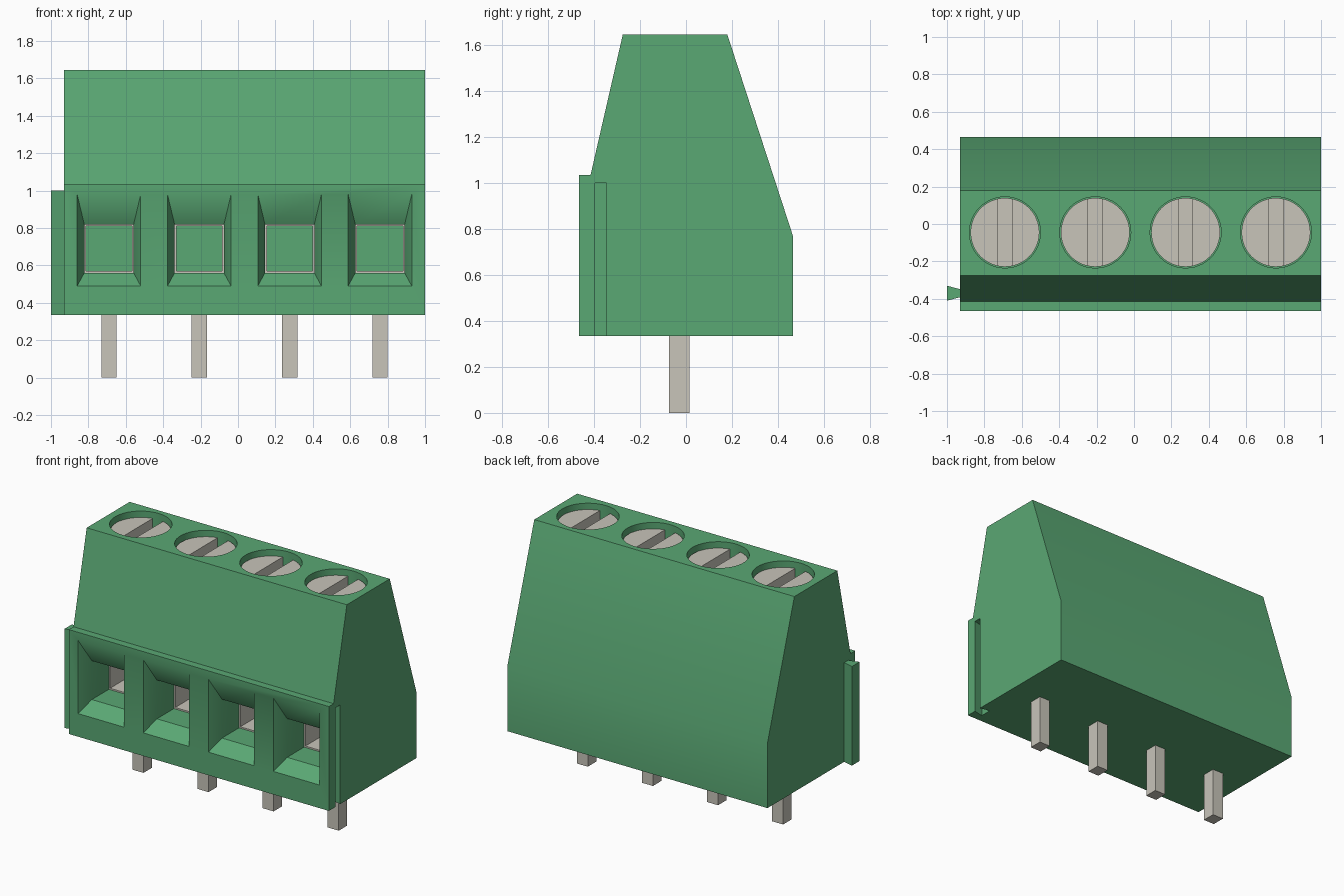
import bpy, bmesh, math

cube = bpy.data.objects.get("Cube")
if cube:
    bpy.data.objects.remove(cube, do_unlink=True)


def material(name, rgb):
    m = bpy.data.materials.new(name)
    m.use_nodes = True
    m.diffuse_color = (*rgb, 1)
    m.node_tree.nodes["Principled BSDF"].inputs["Base Color"].default_value = (*rgb, 1)
    return m


GREEN = material("green plastic", (0.102, 0.392, 0.174))
METAL = material("dull metal", (0.578, 0.555, 0.49))


def loft(name, loops, mat, ring=False):
    """Skin a chain of equal-length loops; cap the ends, or join them as a ring."""
    bm = bmesh.new()
    rows = [[bm.verts.new(p) for p in loop] for loop in loops]
    pairs = list(zip(rows, rows[1:]))
    if ring:
        pairs.append((rows[-1], rows[0]))
    else:
        bm.faces.new(rows[0])
        bm.faces.new(rows[-1])
    for a, b in pairs:
        for i in range(len(a)):
            j = (i + 1) % len(a)
            bm.faces.new((a[i], a[j], b[j], b[i]))
    bmesh.ops.recalc_face_normals(bm, faces=bm.faces)
    me = bpy.data.meshes.new(name)
    bm.to_mesh(me)
    bm.free()
    me.materials.append(mat)
    ob = bpy.data.objects.new(name, me)
    bpy.context.scene.collection.objects.link(ob)
    return ob


def rect_xz(x, y, half, z0, z1):
    return [(x - half, y, z0), (x + half, y, z0), (x + half, y, z1), (x - half, y, z1)]


def prism_z(name, outline, z0, z1, mat):
    return loft(name, [[(x, y, z) for x, y in outline] for z in (z0, z1)], mat)


def box(name, x0, x1, y0, y1, z0, z1, mat):
    return prism_z(name, [(x0, y0), (x1, y0), (x1, y1), (x0, y1)], z0, z1, mat)


def circle(x, y, r, n=48):
    return [(x + r * math.cos(i * math.tau / n), y + r * math.sin(i * math.tau / n))
            for i in range(n)]


def cut(target, cutter):
    """Subtract the cutter, bake the result and discard the cutter."""
    cutter.hide_render = True
    mod = target.modifiers.new("cut", "BOOLEAN")
    mod.operation = "DIFFERENCE"
    mod.solver = "EXACT"
    mod.object = cutter
    bpy.context.view_layer.update()
    deps = bpy.context.evaluated_depsgraph_get()
    baked = bpy.data.meshes.new_from_object(target.evaluated_get(deps))
    target.modifiers.clear()
    target.data = baked
    bpy.data.objects.remove(cutter, do_unlink=True)


def smooth(ob):
    bpy.ops.object.select_all(action="DESELECT")
    ob.select_set(True)
    bpy.context.view_layer.objects.active = ob
    bpy.ops.object.shade_smooth_by_angle(angle=math.radians(30))


LEFT, RIGHT, BASE, TOP = -0.93, 1.0, 0.335, 1.645
FRONT = -0.465
PITCH, FIRST = 0.483, -0.69
SCREW_Y, KEY_Y = -0.045, -0.37

# Housing: side profile swept along x
profile = [(FRONT, BASE), (0.465, BASE), (0.465, 0.77), (0.18, TOP),
           (-0.275, TOP), (-0.415, 1.035), (FRONT, 1.035)]
housing = loft("housing", [[(x, y, z) for y, z in profile] for x in (LEFT, RIGHT)], GREEN)

# Dovetail groove on one end, matching tongue on the other
cut(housing, prism_z("groove_cutter", [
    (RIGHT + 0.014, KEY_Y - 0.022), (RIGHT + 0.014, KEY_Y + 0.022),
    (RIGHT - 0.07, KEY_Y + 0.04), (RIGHT - 0.07, KEY_Y - 0.04)], BASE - 0.1, 1.0, GREEN))
prism_z("dovetail_tongue", [
    (LEFT + 0.005, KEY_Y - 0.02), (LEFT + 0.005, KEY_Y + 0.02),
    (-1.0, KEY_Y + 0.04), (-1.0, KEY_Y - 0.04)], BASE, 1.0, GREEN)

for i in range(4):
    x = FIRST + i * PITCH
    n = i + 1

    # Wire entry: funnel leading into a square duct
    outer, inner = (0.17, 0.49, 0.98), (0.132, 0.56, 0.82)
    cut(housing, loft("entry_cutter", [
        rect_xz(x, FRONT - 0.05, *outer), rect_xz(x, FRONT, *outer),
        rect_xz(x, FRONT + 0.09, *inner), rect_xz(x, 0.15, *inner)], GREEN))

    # Metal clamp sleeve lining the back of the duct
    big, small = (0.135, 0.557, 0.823), (0.122, 0.57, 0.81)
    loft(f"clamp_sleeve_{n}", [
        rect_xz(x, -0.195, *big), rect_xz(x, 0.152, *big),
        rect_xz(x, 0.152, *small), rect_xz(x, -0.195, *small)], METAL, ring=True)

    # Screw well and slotted screw
    cut(housing, prism_z("well_cutter", circle(x, SCREW_Y, 0.19), 1.45, TOP + 0.1, GREEN))
    screw = prism_z(f"screw_{n}", circle(x, SCREW_Y, 0.184), 1.445, TOP - 0.04, METAL)
    cut(screw, box("slot_cutter", x - 0.038, x + 0.038, SCREW_Y - 0.3, SCREW_Y + 0.3,
                   TOP - 0.11, TOP + 0.1, METAL))
    smooth(screw)

    # Solder pin
    box(f"pin_{n}", x - 0.041, x + 0.041, -0.075, 0.015, 0, BASE + 0.01, METAL)

smooth(housing)
